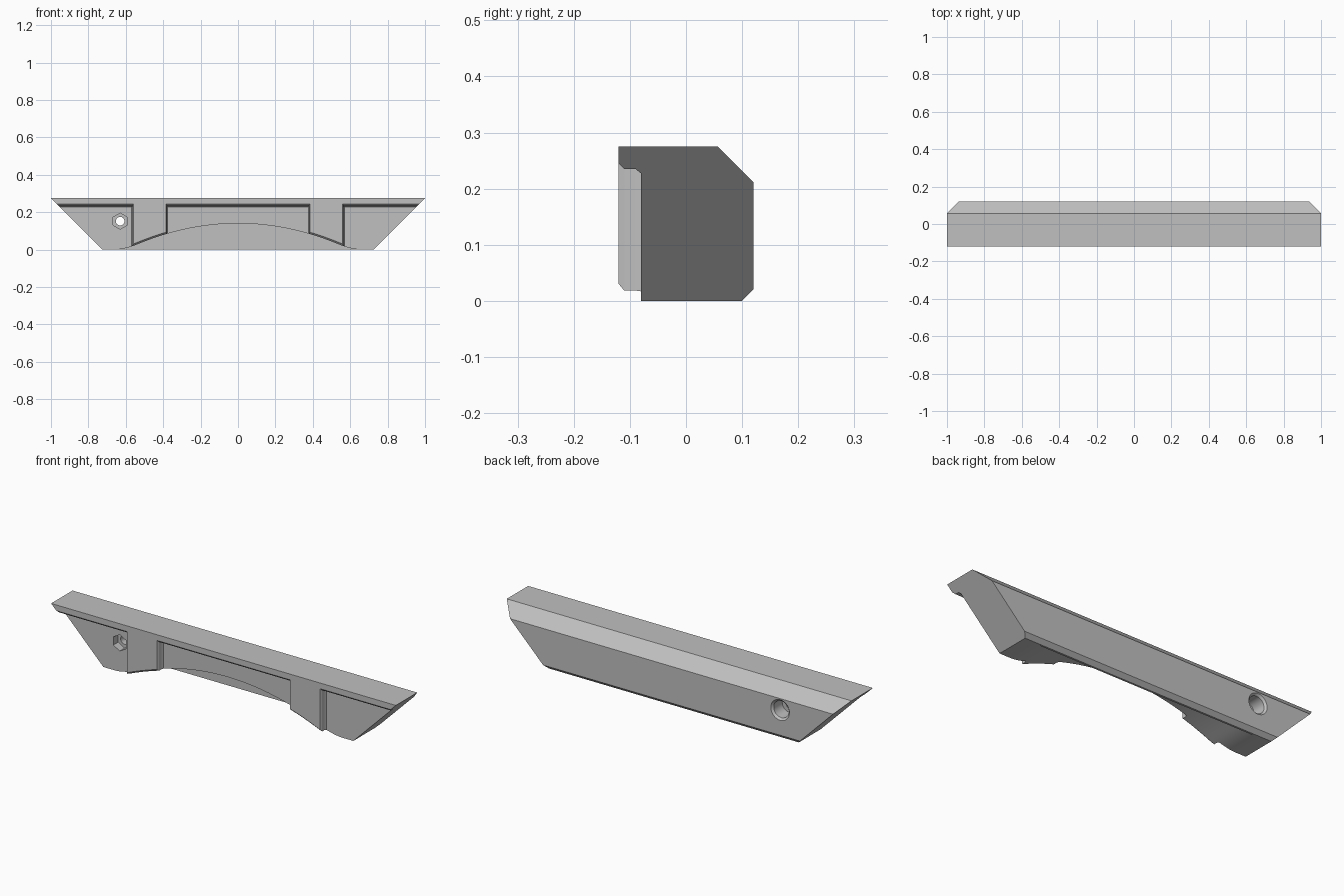
import bpy, bmesh, math

if "Cube" in bpy.data.objects:
    bpy.data.objects.remove(bpy.data.objects["Cube"], do_unlink=True)

grey = bpy.data.materials.new("plain grey")
grey.use_nodes = True
color = (0.53, 0.53, 0.53, 1)
grey.diffuse_color = color
grey.node_tree.nodes["Principled BSDF"].inputs["Base Color"].default_value = color


def loft(name, rings):
    """Closed solid through a list of rings with equal point counts."""
    bm = bmesh.new()
    loops = [[bm.verts.new(p) for p in ring] for ring in rings]
    n = len(loops[0])
    for a, b in zip(loops, loops[1:]):
        for i in range(n):
            j = (i + 1) % n
            bm.faces.new((a[i], a[j], b[j], b[i]))
    bm.faces.new(loops[0])
    bm.faces.new(loops[-1])
    bmesh.ops.recalc_face_normals(bm, faces=bm.faces)
    mesh = bpy.data.meshes.new(name)
    bm.to_mesh(mesh)
    bm.free()
    obj = bpy.data.objects.new(name, mesh)
    bpy.context.collection.objects.link(obj)
    mesh.materials.append(grey)
    return obj


def select(obj):
    bpy.ops.object.select_all(action="DESELECT")
    obj.select_set(True)
    bpy.context.view_layer.objects.active = obj


def cut(target, cutter):
    select(target)
    mod = target.modifiers.new("cut", "BOOLEAN")
    mod.operation = "DIFFERENCE"
    mod.solver = "EXACT"
    mod.object = cutter
    bpy.ops.object.modifier_apply(modifier=mod.name)
    bpy.data.objects.remove(cutter, do_unlink=True)


def arch(x):
    """Height of the shallow arch, flaring out at its feet."""
    x, radius, knee, flare = abs(x), 1.3, 0.54, 0.14
    if x <= knee:
        return 0.14 - x * x / (2 * radius)
    t = x - knee
    return arch(knee) - knee / radius * (t - t * t / (2 * flare))


def bore(x, z, stations, sides):
    """Round or hexagonal cutter along y, from (y, radius) stations."""
    angles = [math.tau * i / sides + math.pi / 2 for i in range(sides)]
    return loft("bore_cutter", [[(x + r * math.cos(a), y, z + r * math.sin(a))
                                 for a in angles] for y, r in stations])


# Beam with an overhanging front lip and mitred ends
section = [(-0.12, 0.275), (0.057, 0.275), (0.12, 0.212), (0.12, 0.02),
           (0.10, 0), (-0.08, 0), (-0.08, 0.227), (-0.09, 0.235),
           (-0.11, 0.235), (-0.12, 0.245)]
beam = loft("beam", [[(s * (0.725 + z), y, z) for y, z in section] for s in (-1, 1)])

# Arched hollow, closed at the rear
end, steps = 0.68, 64
xs = [-end + 2 * end * i / steps for i in range(steps + 1)]
outline = [(x, arch(x)) for x in xs] + [(end, -0.1), (-end, -0.1)]
cut(beam, loft("arch_cutter", [[(x, y, z) for x, z in outline] for y in (-0.2, 0.09)]))

# Bolt hole: hexagonal nut pocket, through hole and rear counterbore
hole = (-0.63, 0.152)
cut(beam, bore(*hole, [(-0.2, 0.043), (-0.04, 0.043)], 6))
cut(beam, bore(*hole, [(-0.06, 0.023), (0.08, 0.023)], 32))
cut(beam, bore(*hole, [(0.04, 0.044), (0.11, 0.044), (0.13, 0.064)], 32))

# Two front pads with bevelled edges, following the arch
layers = [(-0.12, 0), (-0.11, 0.01), (-0.09, 0.01), (-0.08, 0.018)]
for side, name in ((1, "left_pad"), (-1, "right_pad")):
    rings = []
    for y, grow in layers:
        a, b, top = 0.385 - grow / 2, 0.56 + grow / 2, 0.245 - grow
        ring = [(side * b, y, top), (side * a, y, top)]
        for i in range(11):
            x = a + (b - a) * i / 10
            ring.append((side * x, y, arch(x) + max(0, 0.01 - grow)))
        rings.append(ring)
    loft(name, rings)

for name in ("beam", "left_pad", "right_pad"):
    select(bpy.data.objects[name])
    bpy.ops.object.shade_smooth_by_angle(angle=math.radians(20))
